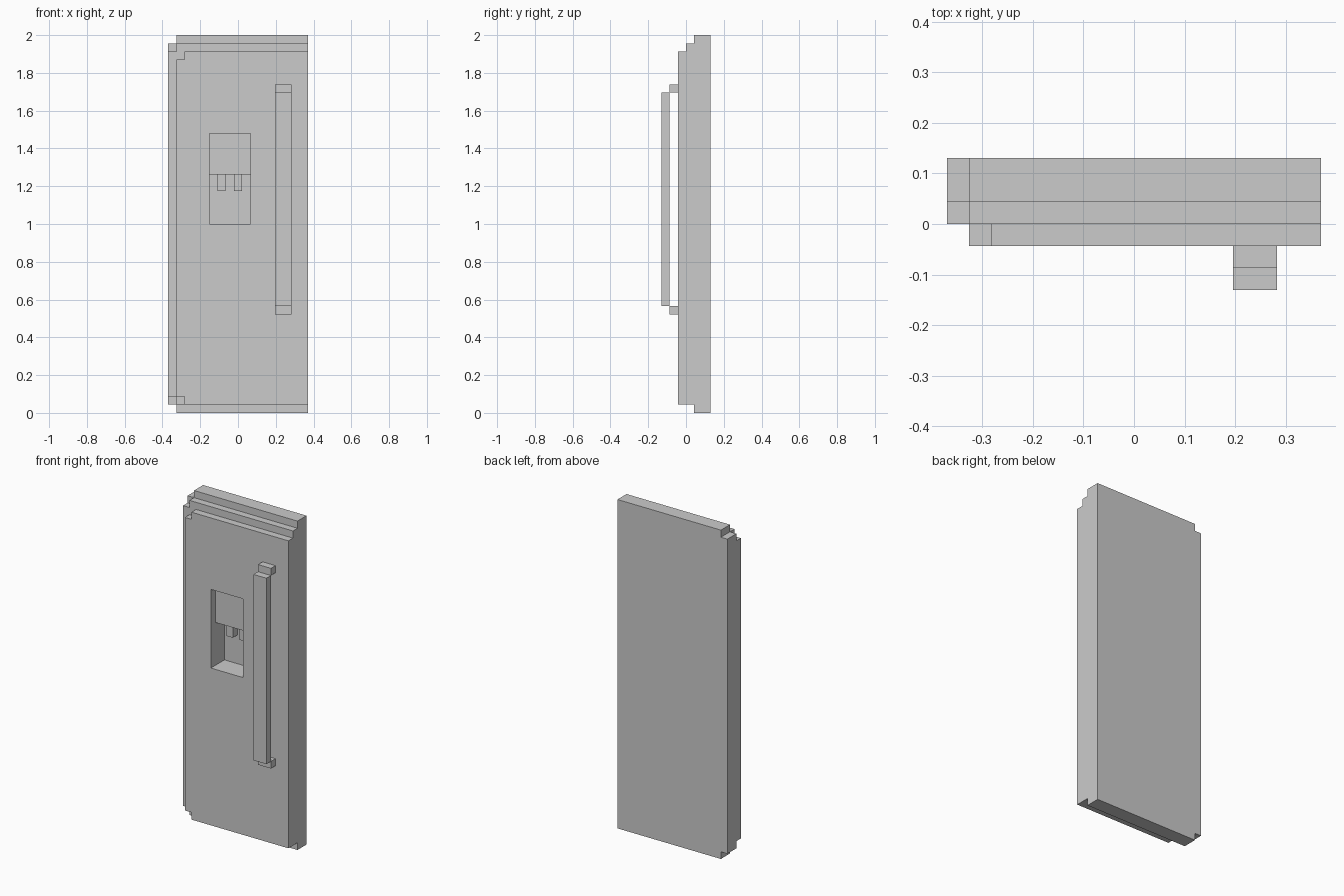
import bpy, bmesh

if "Cube" in bpy.data.objects:
    bpy.data.objects.remove(bpy.data.objects["Cube"])

U = 2 / 46  # one grid block; the model is 17 x 6 x 46 blocks


def prism(name, outline, y0, y1):
    """Extrude an x/z outline (in blocks) from depth y0 to y1."""
    bm = bmesh.new()
    pt = lambda x, y, z: ((x - 8.5) * U, (y - 3) * U, z * U)
    front = [bm.verts.new(pt(x, y0, z)) for x, z in outline]
    back = [bm.verts.new(pt(x, y1, z)) for x, z in outline]
    bm.faces.new(front)
    bm.faces.new(back[::-1])
    for i in range(len(outline)):
        j = (i + 1) % len(outline)
        bm.faces.new((front[j], front[i], back[i], back[j]))
    bmesh.ops.recalc_face_normals(bm, faces=bm.faces[:])
    mesh = bpy.data.meshes.new(name)
    bm.to_mesh(mesh)
    bm.free()
    obj = bpy.data.objects.new(name, mesh)
    bpy.context.collection.objects.link(obj)
    return obj


def box(name, x0, x1, y0, y1, z0, z1):
    return prism(name, [(x0, z0), (x1, z0), (x1, z1), (x0, z1)], y0, y1)


def plate(name, x0, z0, z1, y0, y1):
    """Door layer with a one-block notch in both left corners."""
    return prism(name, [(x0 + 1, z0), (17, z0), (17, z1), (x0 + 1, z1),
                        (x0 + 1, z1 - 1), (x0, z1 - 1),
                        (x0, z0 + 1), (x0 + 1, z0 + 1)], y0, y1)


def combine(target, tool, operation):
    mod = target.modifiers.new(operation.lower(), 'BOOLEAN')
    mod.operation = operation
    mod.solver = 'EXACT'
    mod.object = tool
    bpy.context.view_layer.objects.active = target
    bpy.ops.object.modifier_apply(modifier=mod.name)
    bpy.data.objects.remove(tool)


# Door: three stepped layers
door = plate("door", 0, 0, 46, 4, 6)
combine(door, plate("middle_layer", 0, 1, 45, 3, 4), 'UNION')
combine(door, plate("front_layer", 1, 1, 44, 2, 3), 'UNION')

# Dispenser recess: deep lower bay, shallow control panel above
combine(door, box("bay_cutter", 5, 10, 1, 5, 23, 29), 'DIFFERENCE')
combine(door, box("panel_cutter", 5, 10, 1, 3, 28, 34), 'DIFFERENCE')

# Dispenser spouts
for side, x in (("left", 6), ("right", 8)):
    box(f"spout_{side}", x, x + 1, 4, 5, 27, 29)

# Handle bar and its mounts
box("handle_bar", 13, 15, 0, 1, 13, 39)
for end, z in (("lower", 12), ("upper", 39)):
    box(f"handle_mount_{end}", 13, 15, 1, 2, z, z + 1)
